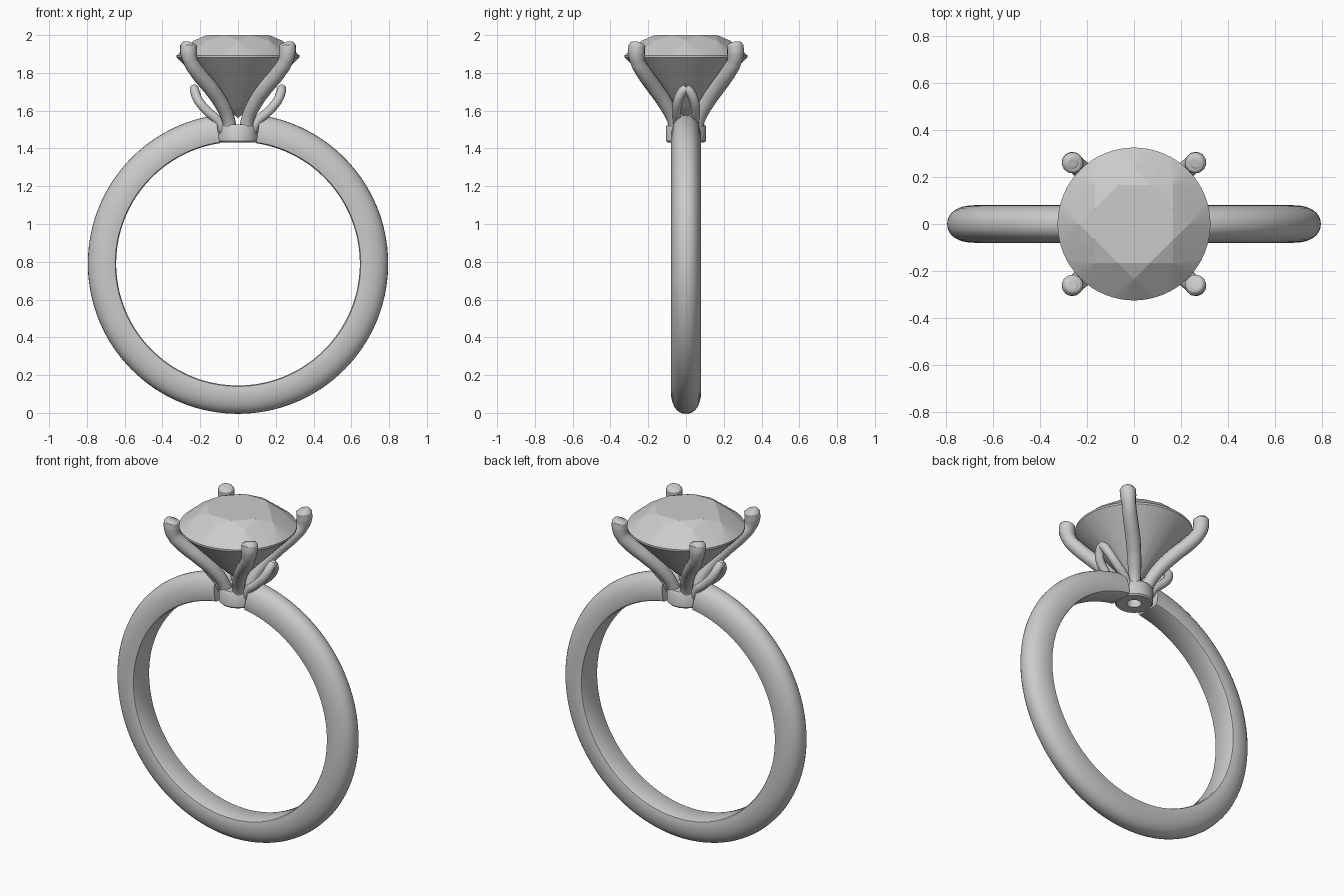
import bpy, bmesh
from math import sin, cos, pi, radians
from mathutils import Vector

if "Cube" in bpy.data.objects:
    bpy.data.objects.remove(bpy.data.objects["Cube"])


def finish(bm, name, smooth=True):
    bmesh.ops.remove_doubles(bm, verts=bm.verts, dist=1e-5)
    bmesh.ops.recalc_face_normals(bm, faces=bm.faces)
    mesh = bpy.data.meshes.new(name)
    bm.to_mesh(mesh)
    bm.free()
    ob = bpy.data.objects.new(name, mesh)
    bpy.context.collection.objects.link(ob)
    if smooth:
        smooth_object(ob)
    return ob


def smooth_object(ob):
    bpy.ops.object.select_all(action='DESELECT')
    ob.select_set(True)
    bpy.context.view_layer.objects.active = ob
    bpy.ops.object.shade_smooth_by_angle(angle=radians(40))


def sweep(name, points, centre, axis, angle, steps, caps):
    """Spin a closed profile about an axis."""
    bm = bmesh.new()
    face = bm.faces.new([bm.verts.new(p) for p in points])
    edges = list(face.edges)
    start = face.verts[:]
    if not caps:
        bm.faces.remove(face)
    out = bmesh.ops.spin(bm, geom=edges, cent=centre, axis=axis,
                         angle=angle, steps=steps)
    if caps:
        bmesh.ops.holes_fill(bm, edges=[e for e in bm.edges if e.is_boundary], sides=0)
    return finish(bm, name)


def tube(name, pts, bevel):
    """Round rod through (x, y, z, radius) points."""
    cu = bpy.data.curves.new(name, 'CURVE')
    cu.dimensions = '3D'
    cu.bevel_depth = bevel
    cu.bevel_resolution = 4
    cu.resolution_u = 8
    cu.use_fill_caps = True
    sp = cu.splines.new('BEZIER')
    sp.bezier_points.add(len(pts) - 1)
    for bp, (x, y, z, r) in zip(sp.bezier_points, pts):
        bp.co = (x, y, z)
        bp.radius = r
        bp.handle_left_type = bp.handle_right_type = 'AUTO'
    ob = bpy.data.objects.new(name, cu)
    bpy.context.collection.objects.link(ob)
    bpy.ops.object.select_all(action='DESELECT')
    ob.select_set(True)
    bpy.context.view_layer.objects.active = ob
    bpy.ops.object.convert(target='MESH')
    smooth_object(bpy.context.object)


# Band: domed outside, nearly flat inside, open where the seat sits
CZ, GAP = 0.79, 0.15
profile = [(0.645, -0.066), (0.645, 0.066), (0.65, 0.075)]
for i in range(17):
    t = pi / 2 - pi * i / 16
    s = 1 if t >= 0 else -1
    profile.append((0.675 + 0.12 * abs(cos(t)) ** 0.9, 0.08 * s * abs(sin(t)) ** 0.9))
profile.append((0.65, -0.075))
sweep("band", [(r * sin(GAP), y, CZ + r * cos(GAP)) for r, y in profile],
      (0, 0, CZ), (0, 1, 0), 2 * pi - 2 * GAP, 128, True)

# Seat: short collar with a small hole
seat = [(0.04, 1.435), (0.097, 1.432), (0.105, 1.44), (0.105, 1.518),
        (0.097, 1.528), (0.04, 1.528)]
sweep("seat", [(r, 0, z) for r, z in seat], (0, 0, 0), (0, 0, 1), 2 * pi, 48, False)

# Prongs, and the thin strands that meet in a pointed arch on each side
prong = [(0.040, 0.050, 1.49, 0.85), (0.050, 0.065, 1.55, 0.85),
         (0.090, 0.110, 1.64, 0.95), (0.145, 0.165, 1.72, 1.0),
         (0.212, 0.222, 1.80, 1.0), (0.250, 0.255, 1.86, 0.95),
         (0.262, 0.262, 1.91, 1.1), (0.262, 0.260, 1.945, 1.1),
         (0.261, 0.259, 1.957, 0.85), (0.260, 0.258, 1.962, 0.45)]
strand = [(0.075, 0.035, 1.49, 1.0), (0.105, 0.045, 1.545, 1.0),
          (0.165, 0.050, 1.60, 1.0), (0.210, 0.042, 1.655, 1.0),
          (0.228, 0.020, 1.70, 1.0), (0.232, -0.004, 1.722, 0.9)]
for sx, side in ((-1, "left"), (1, "right")):
    for sy, end in ((-1, "front"), (1, "back")):
        for part, path, rad in (("prong", prong, 0.041), ("arch_strand", strand, 0.025)):
            tube(f"{end}_{side}_{part}",
                 [(x * sx, y * sy, z, r) for x, y, z, r in path], rad)

# Gem: brilliant cut, as the hull of its facet corners
bm = bmesh.new()


def circle(n, r, z, offset=0.0):
    for i in range(n):
        a = 2 * pi * i / n + offset
        bm.verts.new((r * cos(a), r * sin(a), z))


circle(8, 0.179, 2.0, pi / 8)      # table
circle(8, 0.235, 1.970)            # star tips
circle(64, 0.325, 1.893)           # girdle
circle(64, 0.325, 1.882)
circle(16, 0.066, 1.617, pi / 16)  # lower pavilion
bm.verts.new((0, 0, 1.56))         # culet
bmesh.ops.convex_hull(bm, input=bm.verts)
bmesh.ops.dissolve_limit(bm, angle_limit=radians(1.5), verts=bm.verts, edges=bm.edges)
finish(bm, "gem", smooth=False)
